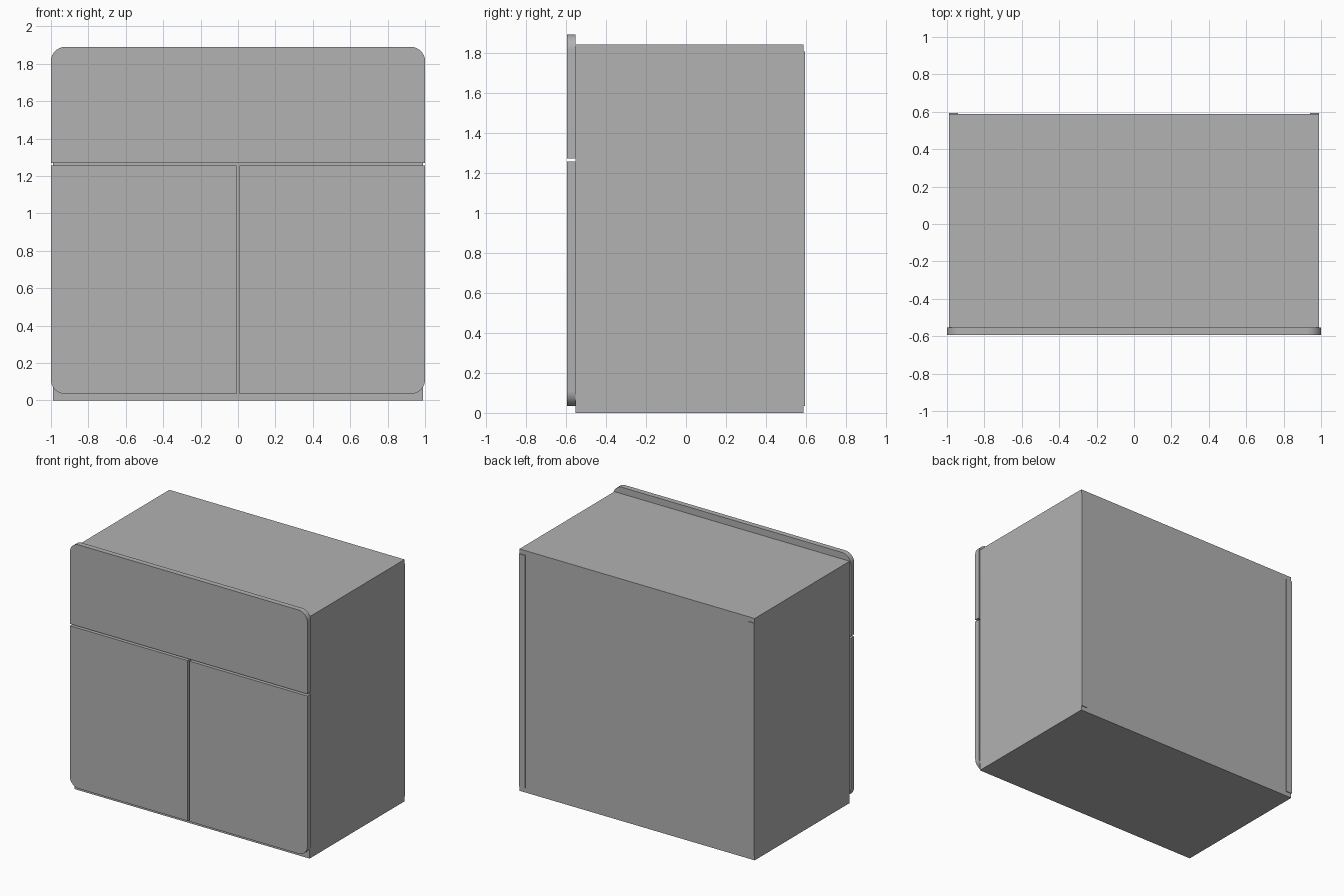
import bpy
import math

cube = bpy.data.objects.get("Cube")
if cube:
    bpy.data.objects.remove(cube, do_unlink=True)

# Single flat colour
grey = bpy.data.materials.new("plain_grey")
grey.use_nodes = True
colour = (0.445, 0.445, 0.445, 1)
grey.diffuse_color = colour
grey.node_tree.nodes["Principled BSDF"].inputs["Base Color"].default_value = colour


def add_mesh(name, verts, faces):
    mesh = bpy.data.meshes.new(name)
    mesh.from_pydata(verts, [], faces)
    mesh.materials.append(grey)
    obj = bpy.data.objects.new(name, mesh)
    bpy.context.collection.objects.link(obj)
    return obj


def panel(name, x, y, z, round_corners=(), radius=0.075, steps=8):
    """Upright board; corners 0-3 run from lower -x, anticlockwise from the front."""
    corners = [(x[0], z[0]), (x[1], z[0]), (x[1], z[1]), (x[0], z[1])]
    inward = [(1, 1), (-1, 1), (-1, -1), (1, -1)]
    outline = []
    for i, (cx, cz) in enumerate(corners):
        if i not in round_corners:
            outline.append((cx, cz))
            continue
        ox, oz = cx + inward[i][0] * radius, cz + inward[i][1] * radius
        for s in range(steps + 1):
            a = math.pi + math.pi / 2 * (i + s / steps)
            outline.append((ox + radius * math.cos(a), oz + radius * math.sin(a)))
    n = len(outline)
    verts = [(px, py, pz) for py in y for px, pz in outline]
    faces = [tuple(range(n)), tuple(reversed(range(n, 2 * n)))]
    faces += [(i, i + n, (i + 1) % n + n, (i + 1) % n) for i in range(n)]
    obj = add_mesh(name, verts, faces)
    if round_corners:
        bpy.ops.object.select_all(action="DESELECT")
        obj.select_set(True)
        bpy.context.view_layer.objects.active = obj
        bpy.ops.object.shade_smooth_by_angle(angle=math.radians(30))
    return obj


# Cabinet case
W, FRONT, BACK, TOP = 0.99, -0.553, 0.588, 1.84
panel("cabinet_case", (-W, W), (FRONT, BACK), (0, TOP))

# Slim upright battens on the back edges
for side, x in (("right", (-W, -0.94)), ("left", (0.94, W))):
    panel(side + "_back_batten", x, (BACK, 0.594), (0.035, 1.805))

# Drawer front and the pair of doors
DEPTH = (-0.594, FRONT)
panel("drawer_front", (-1, 1), DEPTH, (1.27, 1.89), (2, 3))
panel("right_door", (-1, -0.008), DEPTH, (0.035, 1.255), (0,))
panel("left_door", (0.008, 1), DEPTH, (0.035, 1.255), (1,))
